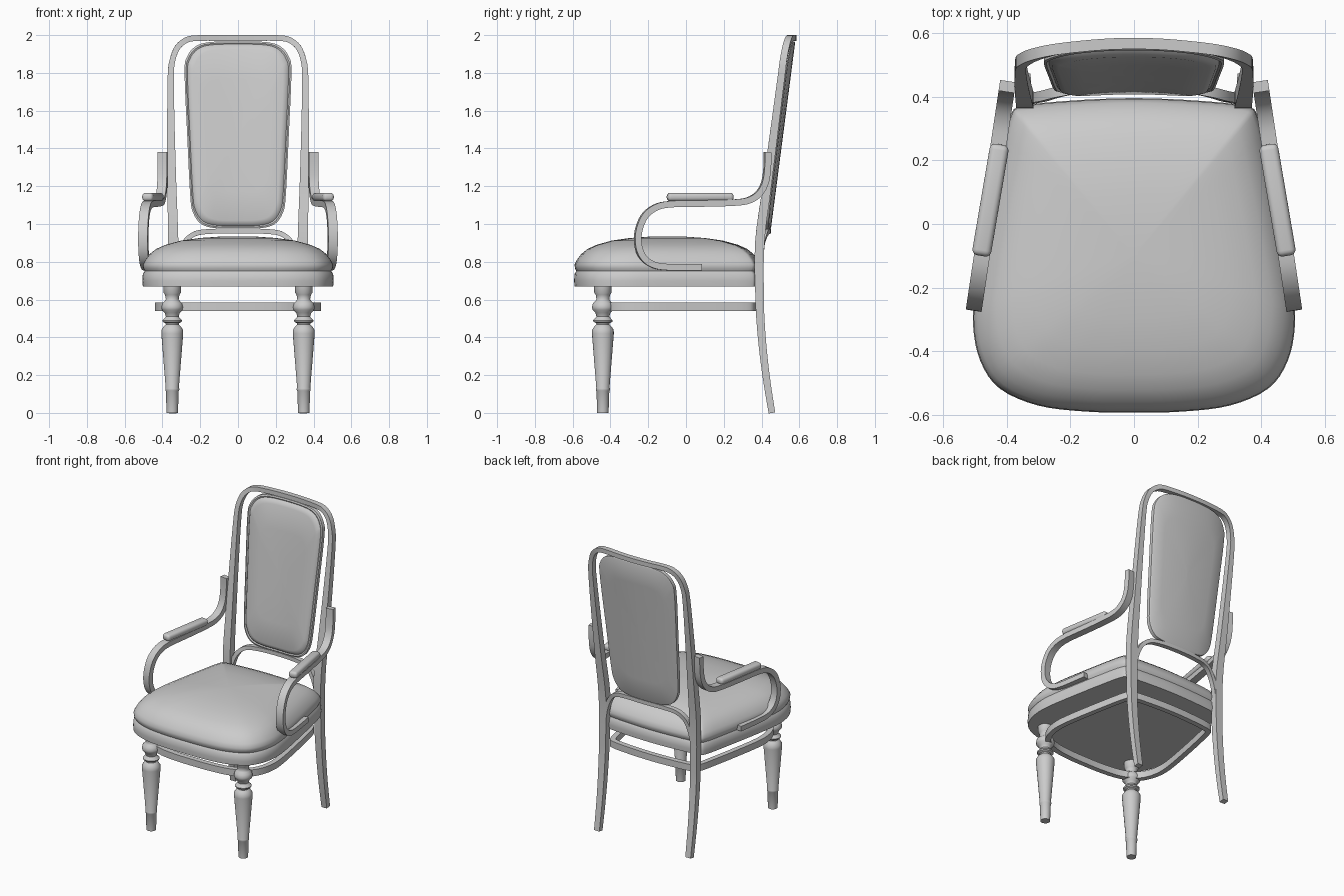
import bpy, bmesh, math
from mathutils import Vector

if "Cube" in bpy.data.objects:
    bpy.data.objects.remove(bpy.data.objects["Cube"])


def smooth_path(pts, n=5, closed=False):
    """Catmull-Rom curve through the points."""
    P = [Vector(p) for p in pts]
    m = len(P)
    get = (lambda i: P[i % m]) if closed else (lambda i: P[min(max(i, 0), m - 1)])
    out = []
    for i in range(m if closed else m - 1):
        a, b, c, d = get(i - 1), get(i), get(i + 1), get(i + 2)
        for k in range(n):
            t = k / n
            out.append(0.5 * (2 * b + (c - a) * t + (2 * a - 5 * b + 4 * c - d) * t * t
                              + (3 * b - a - 3 * c + d) * t ** 3))
    return out if closed else out + [P[-1]]


def loft(name, rings, closed=False, angle=35):
    """Skin a list of vertex rings; ends are capped unless the loop is closed."""
    bm = bmesh.new()
    R = [[bm.verts.new(v) for v in r] for r in rings]
    n = len(R[0])
    for i in range(len(R) if closed else len(R) - 1):
        a, b = R[i], R[(i + 1) % len(R)]
        for j in range(n):
            k = (j + 1) % n
            bm.faces.new((a[j], a[k], b[k], b[j]))
    if not closed:
        bm.faces.new(R[0])
        bm.faces.new(R[-1])
    bmesh.ops.recalc_face_normals(bm, faces=bm.faces)
    me = bpy.data.meshes.new(name)
    bm.to_mesh(me)
    bm.free()
    me.shade_smooth()
    me.set_sharp_from_angle(angle=math.radians(angle))
    ob = bpy.data.objects.new(name, me)
    bpy.context.collection.objects.link(ob)
    return ob


def sweep(name, path, ref, size, closed=False):
    """Sweep a rectangle; size(p) = (extent along ref, extent across it)."""
    rings, m = [], len(path)
    for i, p in enumerate(path):
        if closed:
            t = path[(i + 1) % m] - path[i - 1]
        else:
            t = path[min(i + 1, m - 1)] - path[max(i - 1, 0)]
        t.normalize()
        b = (ref - t * ref.dot(t)).normalized()
        c = t.cross(b)
        w, h = size(p)
        rings.append([p + b * (w / 2 * u) + c * (h / 2 * v)
                      for u, v in ((1, 1), (1, -1), (-1, -1), (-1, 1))])
    return loft(name, rings, closed)


def mirrored(half):
    """Complete a half outline whose first and last points lie on x = 0."""
    return half + [(-x, y) for x, y in half[-2:0:-1]]


def back_y(x, z):
    """Depth of the curved, leaning back and splayed rear legs."""
    y = 0.39 + 0.13 * max(z - 0.9, 0)
    y += 0.065 * (max(0.62 - z, 0) / 0.62) ** 1.7
    if z > 0.7:
        y += 0.036 * (1 - min(abs(x) / 0.345, 1) ** 2)
    return y


# Seat: rim plus domed cushion
half = [(0, .393), (.2, .385), (.35, .368), (.387, .335), (.42, .2), (.46, 0), (.495, -.2),
        (.503, -.32), (.48, -.43), (.42, -.515), (.3, -.568), (.15, -.587), (0, -.59)]
outline = smooth_path([(x, y, 0) for x, y in mirrored(half)], 4, True)
levels = [(1, .67), (1.005, .70), (1.0, .735), (.98, .75), (.995, .765), (1, .785), (.975, .81),
          (.93, .84), (.86, .868), (.76, .89), (.6, .912), (.4, .926), (.2, .933), (.03, .935)]
loft("seat", [[(p.x * s, -.1 + (p.y + .1) * s, z) for p in outline] for s, z in levels], angle=50)

# Stretcher ring joining the legs
ring = [Vector((p.x * .84, p.y * .85 + .035, .563)) for p in outline]
sweep("stretcher_ring", ring, Vector((0, 0, 1)), lambda p: (.045, .035), True)

# Turned front legs
profile = [(.03, 0), (.034, .115), (.037, .12), (.037, .13), (.035, .135), (.058, .42), (.057, .44),
           (.045, .458), (.034, .468), (.036, .475), (.05, .482), (.052, .49), (.042, .5),
           (.034, .51), (.04, .53), (.055, .545), (.058, .56), (.053, .58), (.04, .592),
           (.034, .602), (.038, .625), (.046, .637), (.047, .68)]
for s in (1, -1):
    loft("front_leg", [[(s * .348 + r * math.cos(a * math.pi / 12),
                         -.44 + r * math.sin(a * math.pi / 12), z) for a in range(24)]
                       for r, z in profile], angle=45)

# Back frame: rear legs, uprights and top rail in one bent piece
up = [(.345, 0), (.345, .15), (.345, .3), (.345, .45), (.344, .6), (.343, .9), (.35, 1.2),
      (.355, 1.5), (.356, 1.78), (.346, 1.87), (.32, 1.935), (.275, 1.973), (.22, 1.984),
      (.1, 1.985)]
bend = up + [(0, 1.985)] + [(-x, z) for x, z in up[::-1]]
path = smooth_path([(x, back_y(x, z), z) for x, z in bend], 4)


def frame_size(p):
    if p.z < .9:
        return .035 + .015 * p.z / .9, .04 + .015 * p.z / .9
    k = (p.z - .9) / 1.1
    return .05 - .015 * k, max(.03, .055 - .028 * k)


sweep("back_frame", path, Vector((0, 1, 0)), frame_size)

# Small arch under the back panel
side = [(.33, .76), (.315, .83), (.285, .9), (.235, .945), (.16, .96)]
arch = side + [(0, .963)] + [(-x, z) for x, z in side[::-1]]
sweep("back_arch", smooth_path([(x, back_y(x, z), z) for x, z in arch]),
      Vector((0, 1, 0)), lambda p: (.032, .026))

# Upholstered back panel following the curve of the back
half = [(0, 1.967), (.15, 1.963), (.225, 1.94), (.27, 1.885), (.283, 1.8), (.268, 1.45),
        (.253, 1.15), (.238, 1.06), (.195, 1.0), (.12, .978), (0, .975)]
po = smooth_path([(x, 0, z) for x, z in mirrored(half)], 4, True)
layers = [(.02, .014), (.35, .014), (.7, .014), (.97, .014), (1, .01), (1, -.014), (.97, -.018),
          (.945, -.014), (.91, -.026), (.84, -.034), (.6, -.04), (.3, -.042), (.02, -.042)]
panel = []
for s, off in layers:
    q = [(p.x * s, 1.47 + (p.z - 1.47) * (1 - (1 - s) * (.55 if s > .8 else 1))) for p in po]
    panel.append([(x, back_y(x, z) + off, z) for x, z in q])
loft("back_panel", panel)

# Scrolled arms and arm pads
arm = [(.432, 1.38), (.43, 1.3), (.418, 1.22), (.385, 1.16), (.33, 1.125), (.25, 1.113),
       (.08, 1.108), (-.08, 1.105), (-.16, 1.088), (-.22, 1.04), (-.252, .96), (-.252, .88),
       (-.225, .82), (-.175, .785), (-.1, .772), (.08, .77)]
for s in (1, -1):
    pts = smooth_path([(s * (.4 - .15 * (y - .42)), y, z) for y, z in arm])
    sweep("arm", pts, Vector((1, s * .15, 0)), lambda p: (.05, .034))

    bpy.ops.mesh.primitive_cube_add(size=1, location=(s * .451, .075, 1.143),
                                    rotation=(0, 0, s * math.atan(.17)))
    pad = bpy.context.object
    pad.name = "arm_pad"
    pad.scale = (.06, .355, .044)
    bpy.ops.object.transform_apply(location=False, rotation=False, scale=True)
    bev = pad.modifiers.new("round", 'BEVEL')
    bev.width = .018
    bev.segments = 4
    pad.data.shade_smooth()
